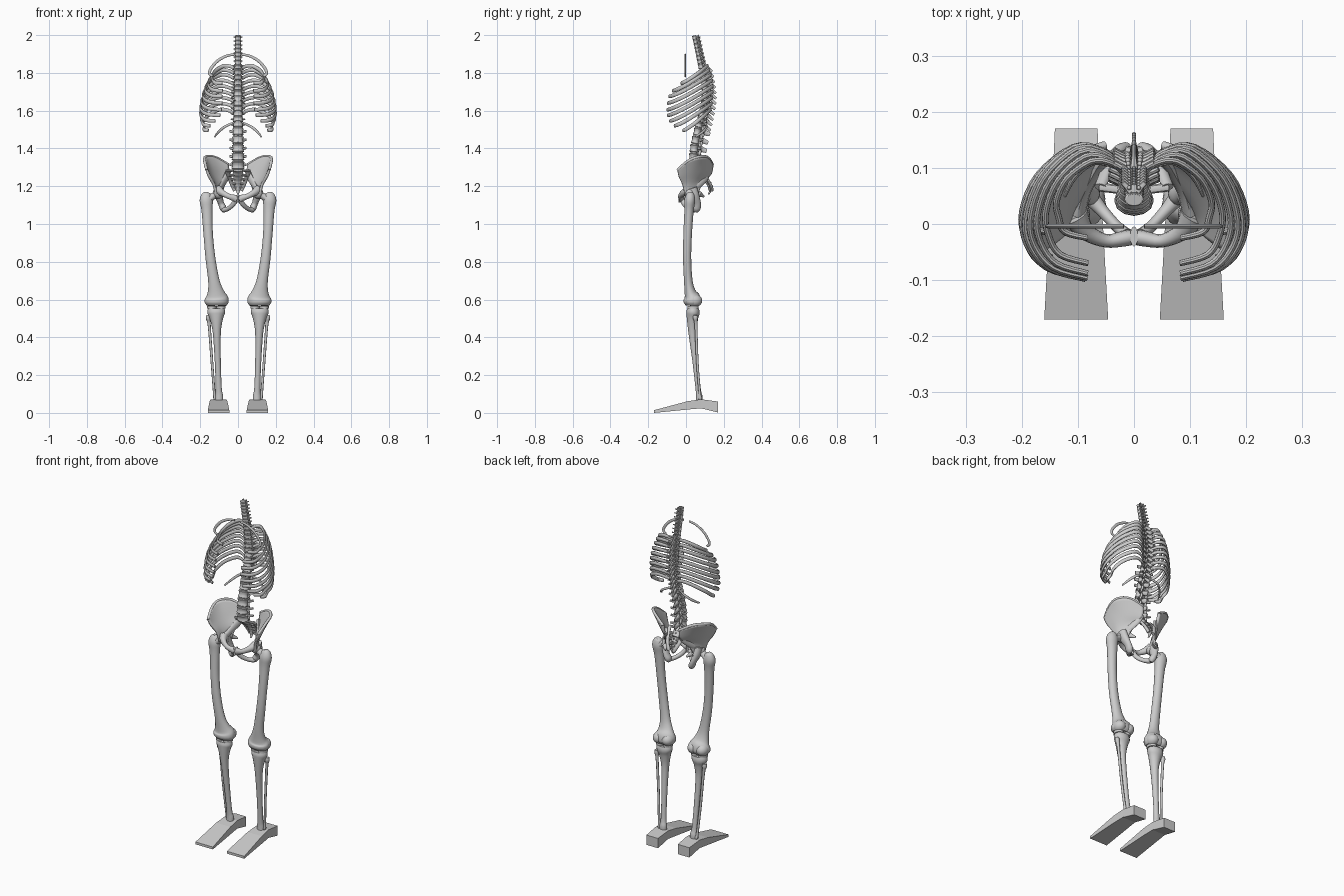
import bpy, bmesh, math
from mathutils import Vector

X, Y, Z = Vector((1, 0, 0)), Vector((0, 1, 0)), Vector((0, 0, 1))


def catmull(p, steps):
    """Smooth a list of tuples with a Catmull-Rom spline."""
    out = []
    for i in range(len(p) - 1):
        a, b, c, d = p[max(i - 1, 0)], p[i], p[i + 1], p[min(i + 2, len(p) - 1)]
        for s in range(steps):
            t = s / steps
            out.append([0.5 * (2 * k + (l - j) * t + (2 * j - 5 * k + 4 * l - m) * t * t
                               + (3 * k - j - 3 * l + m) * t ** 3) for j, k, l, m in zip(a, b, c, d)])
    return out + [list(p[-1])]


def tube(bm, pts, up=Y, n=12, steps=4):
    """Sweep an ellipse along points (x, y, z, radius across, radius along up)."""
    pts = catmull(pts, steps) if steps > 1 else pts
    cs = [Vector(p[:3]) for p in pts]
    rings = []
    for i, p in enumerate(pts):
        t = (cs[min(i + 1, len(cs) - 1)] - cs[max(i - 1, 0)]).normalized()
        a = up.cross(t).normalized()
        b = t.cross(a)
        rings.append([bm.verts.new(cs[i] + a * (p[3] * math.cos(k * math.tau / n))
                                   + b * (p[4] * math.sin(k * math.tau / n))) for k in range(n)])
    for r, s in zip(rings, rings[1:]):
        for k in range(n):
            bm.faces.new((r[k], r[(k + 1) % n], s[(k + 1) % n], s[k]))
    bm.faces.new(rings[0][::-1])
    bm.faces.new(rings[-1])


def ball(bm, c, r, u=16, v=10):
    vs = bmesh.ops.create_uvsphere(bm, u_segments=u, v_segments=v, radius=1)["verts"]
    for w in vs:
        w.co = Vector((c[i] + w.co[i] * r[i] for i in range(3)))


def finish(name, bm, mirror=True, smooth=True):
    bmesh.ops.recalc_face_normals(bm, faces=bm.faces)
    me = bpy.data.meshes.new(name)
    bm.to_mesh(me)
    bm.free()
    if smooth:
        for f in me.polygons:
            f.use_smooth = True
        me.set_sharp_from_angle(angle=math.radians(40))
    ob = bpy.data.objects.new(name, me)
    bpy.context.collection.objects.link(ob)
    if mirror:
        ob.modifiers.new("Mirror", "MIRROR").use_mirror_merge = False
    return ob


# Feet: faceted wedges with a raised arch
bm = bmesh.new()
secs = []
for y, z0, z1, xi, xo in ((-.17, 0, .014, .046, .16), (.01, .018, .062, .056, .15),
                          (.08, .024, .072, .061, .145), (.17, .002, .06, .065, .141)):
    secs.append([bm.verts.new(v) for v in ((xi, y, z0), (xo, y, z0), (xo, y, z1), (xi, y, z1))])
for r, s in zip(secs, secs[1:]):
    for k in range(4):
        bm.faces.new((r[k], r[(k + 1) % 4], s[(k + 1) % 4], s[k]))
bm.faces.new(secs[0])
bm.faces.new(secs[-1])
finish("feet", bm, smooth=False)

# Shin bones
bm = bmesh.new()
tube(bm, [(.115, .037, .552, .044, .032), (.115, .037, .53, .047, .036), (.114, .034, .495, .034, .03),
          (.112, .035, .42, .021, .022), (.107, .05, .27, .016, .016), (.102, .064, .13, .016, .014),
          (.1, .07, .09, .021, .017), (.1, .07, .065, .021, .017)], n=14)
finish("tibia", bm)
bm = bmesh.new()
tube(bm, [(.158, .05, .517, .011, .011), (.157, .05, .5, .013, .013), (.152, .053, .46, .008, .008),
          (.138, .06, .27, .007, .007), (.126, .072, .11, .007, .007), (.122, .075, .08, .009, .01),
          (.121, .075, .068, .006, .007)], n=10)
finish("fibula", bm)
bm = bmesh.new()
for x in (.09, .139):
    tube(bm, [(x, .037, .553, .024, .03), (x, .037, .567, .024, .03)], steps=1, n=16)
finish("knee_cartilage", bm)

# Thigh bones with trochanter, neck, head and condyles
bm = bmesh.new()
tube(bm, [(.166, .024, 1.168, .012, .012), (.167, .023, 1.157, .025, .021), (.168, .02, 1.125, .035, .029),
          (.164, .016, 1.07, .029, .025), (.158, .009, .95, .025, .023), (.146, .006, .82, .026, .022),
          (.128, .012, .7, .03, .023), (.118, .022, .64, .044, .03), (.114, .032, .61, .061, .044),
          (.113, .033, .585, .063, .046), (.113, .033, .568, .052, .034)], n=18)
tube(bm, [(.165, .022, 1.125, .024, .026), (.135, .02, 1.145, .018, .02), (.108, .018, 1.16, .02, .022)])
ball(bm, (.106, .018, 1.162), (.028, .028, .028))
for x in (.085, .142):
    ball(bm, (x, .045, .594), (.034, .041, .034))
finish("femur", bm)

# Hip blades: curved sheet from crest down to the socket
rows = [[(.165, -.045, 1.285), (.177, .01, 1.333), (.17, .065, 1.355), (.122, .113, 1.353), (.052, .14, 1.315)],
        [(.152, -.038, 1.25), (.15, .01, 1.275), (.133, .05, 1.28), (.1, .09, 1.275), (.05, .13, 1.265)],
        [(.127, -.018, 1.205), (.122, .01, 1.21), (.108, .035, 1.21), (.09, .06, 1.218), (.068, .09, 1.23)],
        [(.115, -.006, 1.15), (.113, .012, 1.14), (.108, .03, 1.14), (.1, .045, 1.14), (.09, .058, 1.15)]]
bm = bmesh.new()
rows = [catmull(r, 4) for r in rows]
cols = [catmull(list(c), 4) for c in zip(*rows)]
grid = [[bm.verts.new(v) for v in c] for c in cols]
for a, b in zip(grid, grid[1:]):
    for k in range(len(a) - 1):
        bm.faces.new((a[k], a[k + 1], b[k + 1], b[k]))
ilium = finish("hip_blade", bm)
m = ilium.modifiers.new("Thickness", "SOLIDIFY")
m.thickness, m.offset = .014, 0
ilium.modifiers.move(1, 0)

# Lower pelvis: crest rim, pubis, ischium and brim
bm = bmesh.new()
tube(bm, [(*p, .0078, .0078) for p in rows[0]], up=Z, n=10, steps=1)
tube(bm, [(.105, .015, 1.18, .025, .026), (.085, -.014, 1.165, .016, .018), (.05, -.03, 1.147, .012, .014),
          (.018, -.026, 1.137, .014, .018), (.007, -.024, 1.132, .014, .02)], up=Z)
tube(bm, [(.012, -.02, 1.125, .012, .014), (.03, -.005, 1.1, .01, .013), (.055, .022, 1.08, .011, .012),
          (.075, .045, 1.075, .015, .014)], up=Z)
tube(bm, [(.107, .03, 1.19, .02, .028), (.102, .042, 1.15, .021, .028), (.09, .057, 1.11, .016, .022),
          (.078, .055, 1.082, .018, .022), (.073, .05, 1.065, .01, .012)])
tube(bm, [(.09, .07, 1.16, .012, .016), (.068, .095, 1.145, .004, .005)], up=Z, steps=1)
tube(bm, [(.1, .02, 1.18, .014, .018), (.087, .06, 1.205, .011, .02), (.064, .1, 1.245, .011, .022),
          (.05, .118, 1.28, .01, .018)], up=Z)
finish("lower_pelvis", bm)
bm = bmesh.new()
tube(bm, [(0, -.022, 1.113, .007, .018), (0, -.022, 1.152, .007, .018)], steps=1)
finish("pubic_joint", bm, mirror=False)

# Sacrum: shrinking bodies, side bars and rails leave the openings between them
bm = bmesh.new()
path = [(.052, 1.292), (.076, 1.268), (.098, 1.245), (.112, 1.222), (.121, 1.202), (.124, 1.185)]
for i, ((y0, z0), (y1, z1)) in enumerate(zip(path, path[1:])):
    r = .032 - .005 * i
    tube(bm, [(0, y0, z0, r, r * .6), (0, (y0 + y1) / 2, (z0 + z1) / 2, r * .8, r * .5), (0, y1, z1, r * .9, r * .55)])
    tube(bm, [(0, y0 + .008, z0 - .005, .006, .008), (0, y0 + .022, z0 - .004, .003, .006)], up=Z, steps=1, n=8)
    for s in (1, -1):
        tube(bm, [(0, y0 + .006, z0 - .008, .008, .006), (s * (.062 - .009 * i), y0 + .014, z0 - .01, .008, .007)],
             up=Z, steps=1, n=8)
for s in (1, -1):
    tube(bm, [(s * (.06 - .009 * i), y + .014, z - .008, .011, .008) for i, (y, z) in enumerate(path)])
tube(bm, [(0, .126, 1.187, .014, .008), (0, .127, 1.172, .009, .006), (0, .118, 1.157, .004, .004)])
finish("sacrum", bm, mirror=False)

# Spine: body, disc, spinous and transverse processes for each vertebra
curve = catmull([(.047, 1.285), (.04, 1.34), (.045, 1.41), (.064, 1.5), (.088, 1.6), (.1, 1.69), (.091, 1.78),
                 (.073, 1.86), (.058, 1.93), (.043, 2.0)], 10)


def spine_y(z):
    for (y0, z0), (y1, z1) in zip(curve, curve[1:]):
        if z <= z1:
            return y0 + (y1 - y0) * (z - z0) / (z1 - z0)
    return curve[-1][0]


# name, bottom, top, count, radii, spinous length and drop, transverse reach
for name, z0, z1, cnt, ra, rb, sl, drop, tr in (
        ("lumbar_spine", 1.29, 1.51, 5, .035, .03, .066, .014, .044),
        ("thoracic_spine", 1.51, 1.85, 12, .028, .02, .06, .03, .036),
        ("neck_spine", 1.85, 1.998, 7, .019, .017, .029, .007, .02)):
    bm = bmesh.new()
    h = (z1 - z0) / cnt
    for i in range(cnt):
        r = ra + (rb - ra) * i / (cnt - 1)
        za, zb = z0 + h * i, z0 + h * (i + 1)
        zc = (za + zb) / 2
        y = spine_y(zc)
        d = spine_y(zb) - spine_y(za)
        tube(bm, [(0, y + d * k, zc + h * k, r * q, r * q * .75) for k, q in
                  ((-.42, .9), (-.36, 1), (-.12, .85), (.12, .85), (.36, 1), (.42, .9))], steps=1)
        tube(bm, [(0, y + d * k, zc + h * k, r * .8, r * .6) for k in (-.5, .5)], steps=1)
        tube(bm, [(0, y + r * .6, zc, r * .4, h * .25), (0, y + r * .6 + .013, zc, r * .35, h * .3),
                  (0, y + sl * .75, zc - drop * .6, .004, h * .3), (0, y + sl, zc - drop, .004, h * .22)],
             up=Z, n=8, steps=2)
        for s in (1, -1):
            tube(bm, [(s * r * .3, y + r * .7, zc, .007, h * .22), (s * tr * .7, y + r * .7 + .01, zc, .005, h * .17),
                      (s * tr, y + r * .7 + .016, zc + .003, .005, h * .15)], up=Z, n=8, steps=1)
            for k in (-.4, .4):
                ball(bm, (s * r * .5, y + r * .75 + .006, zc + h * k), (r * .22, r * .25, h * .3), 10, 6)
    finish(name, bm, mirror=False)

# Ribs: back height, tip height, half width, back y, tip y, tip inset
bm = bmesh.new()
for zb, zt, w, yb, yf, k in ((1.838, 1.745, .138, .113, -.025, .6), (1.815, 1.705, .157, .122, -.07, .52),
                             (1.79, 1.675, .172, .13, -.088, .48), (1.76, 1.64, .184, .136, -.096, .45),
                             (1.73, 1.605, .192, .139, -.098, .45), (1.7, 1.575, .197, .139, -.096, .48),
                             (1.67, 1.545, .199, .138, -.085, .6), (1.638, 1.52, .195, .135, -.06, .75),
                             (1.606, 1.495, .184, .13, -.015, .85)):
    tube(bm, [(x, yb + (yf - yb) * f, zb + (zt - zb) * (1 - (1 - f) ** 1.25), .006 * q, .0105 * q) for x, f, q in
              ((.022, .14, .8), (.3 * w, .03, .9), (.55 * w, .01, 1), (.86 * w, .23, 1), (w, .52, 1),
               (.97 * w, .74, 1), ((.9 + k) / 2 * w + .02, .92, 1), (k * w, 1, .9))], up=Z, n=10)
finish("ribs", bm)
bm = bmesh.new()
tube(bm, [(.025, .1, 1.535, .004, .006), (.07, .11, 1.515, .005, .007), (.105, .085, 1.485, .005, .007),
          (.123, .05, 1.462, .003, .005)], up=Z, n=10)
finish("floating_ribs", bm)

# Upright top rib arcs in the plane y = 0
bm = bmesh.new()
tube(bm, [(.018, -.004, 1.897, .006, .004), (.06, -.004, 1.89, .007, .004), (.11, -.004, 1.862, .008, .004),
          (.145, -.004, 1.82, .008, .004), (.15, -.004, 1.795, .008, .004), (.134, -.004, 1.782, .006, .004)], n=10)
finish("top_rib_arcs", bm)
